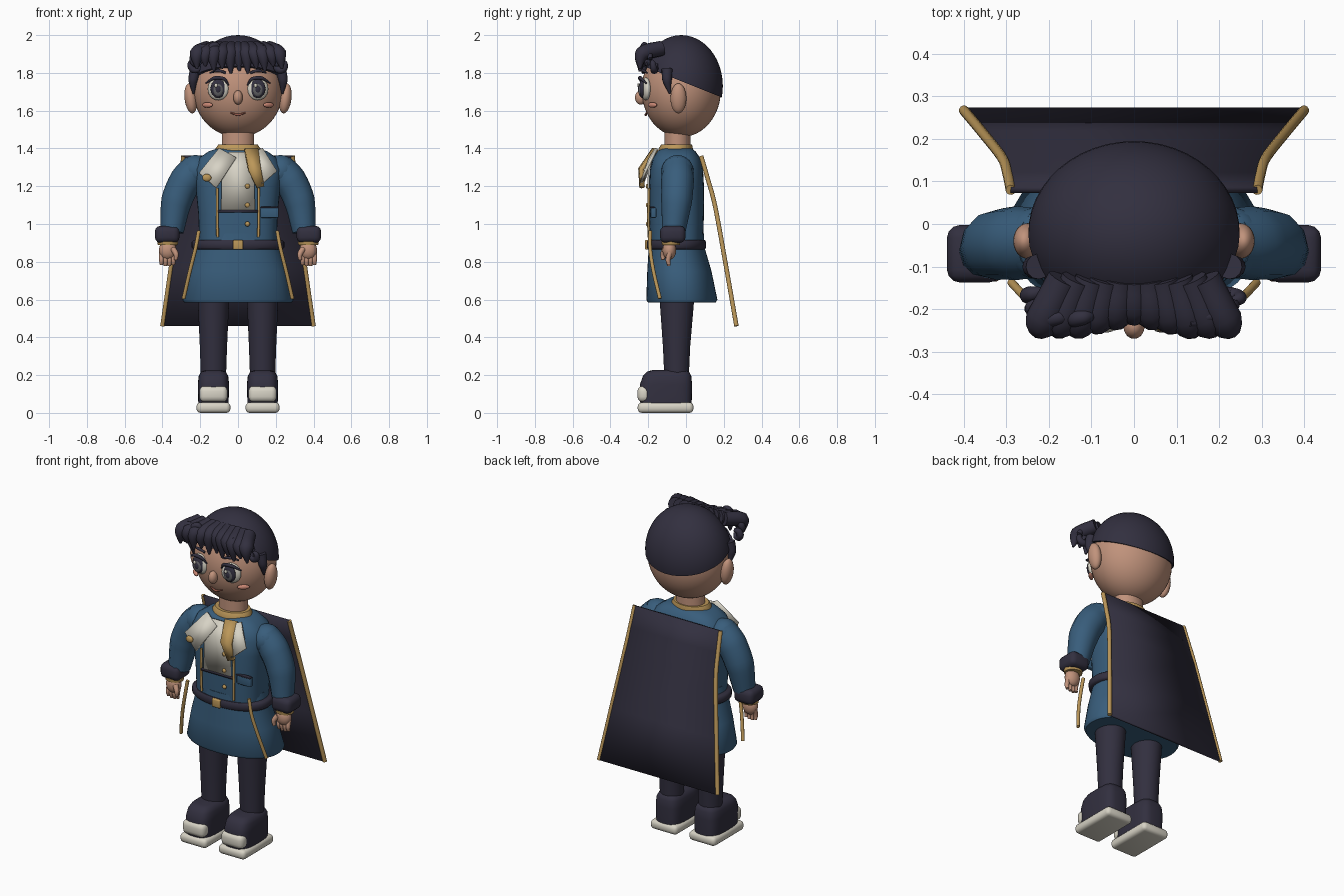
import bpy, bmesh, math, random
from mathutils import Vector, Matrix, Euler

random.seed(4)
cube = bpy.data.objects.get("Cube")
if cube:
    bpy.data.objects.remove(cube)


def colour(name, r, g, b):
    m = bpy.data.materials.new(name)
    m.use_nodes = True
    m.diffuse_color = (r, g, b, 1)
    bsdf = next(n for n in m.node_tree.nodes if n.type == 'BSDF_PRINCIPLED')
    bsdf.inputs["Base Color"].default_value = (r, g, b, 1)
    bsdf.inputs["Roughness"].default_value = 0.8
    return m


SKIN = colour("skin", .53, .29, .2)
BLUE = colour("coat blue", .04, .11, .2)
DARK = colour("dark navy", .032, .029, .05)
GOLD = colour("gold", .5, .31, .1)
WHITE = colour("off white", .68, .65, .56)
GREY = colour("iris grey", .12, .12, .13)
BLUSH = colour("blush", .6, .25, .18)
LIP = colour("lip", .3, .1, .07)


def add(name, bm, mat, angle=40):
    """Turn a bmesh into a smooth shaded object with sharp edges kept."""
    bmesh.ops.recalc_face_normals(bm, faces=bm.faces[:])
    me = bpy.data.meshes.new(name)
    bm.to_mesh(me)
    bm.free()
    me.materials.append(mat)
    me.shade_smooth()
    me.set_sharp_from_angle(angle=math.radians(angle))
    ob = bpy.data.objects.new(name, me)
    bpy.context.collection.objects.link(ob)
    return ob


def ball(name, loc, size, mat, rot=(0, 0, 0), segs=32, cut=None):
    bm = bmesh.new()
    bmesh.ops.create_uvsphere(bm, u_segments=segs, v_segments=segs // 2, radius=1)
    mx = Matrix.Translation(loc) @ Euler(rot).to_matrix().to_4x4() @ Matrix.Diagonal((*size, 1))
    bmesh.ops.transform(bm, matrix=mx, verts=bm.verts)
    if cut:
        geom = bm.verts[:] + bm.edges[:] + bm.faces[:]
        bmesh.ops.bisect_plane(bm, geom=geom, plane_co=cut[0], plane_no=cut[1], clear_inner=True)
        bmesh.ops.holes_fill(bm, edges=[e for e in bm.edges if e.is_boundary])
    return add(name, bm, mat)


def box(name, loc, size, mat, bevel=.01):
    bm = bmesh.new()
    bmesh.ops.create_cube(bm, size=1)
    bmesh.ops.transform(bm, matrix=Matrix.Translation(loc) @ Matrix.Diagonal((*size, 1)), verts=bm.verts)
    bmesh.ops.bevel(bm, geom=bm.edges[:], offset=bevel, segments=3, profile=.5, affect='EDGES')
    return add(name, bm, mat, 50)


def loft(name, rings, mat, n=2, segs=40):
    """Stack of superellipse rings given as (z, x, y, half width, half depth)."""
    bm = bmesh.new()
    rows = []
    for z, x, y, rx, ry in rings:
        row = []
        for i in range(segs):
            c, s = math.cos(math.tau * i / segs), math.sin(math.tau * i / segs)
            px = math.copysign(abs(c) ** (2 / n), c)
            py = math.copysign(abs(s) ** (2 / n), s)
            row.append(bm.verts.new((x + rx * px, y + ry * py, z)))
        rows.append(row)
    for a, b in zip(rows, rows[1:]):
        for i in range(segs):
            j = (i + 1) % segs
            bm.faces.new((a[i], a[j], b[j], b[i]))
    bm.faces.new(rows[0])
    bm.faces.new(rows[-1])
    return add(name, bm, mat, 50)


def tube(name, pts, radii, mat, steps=6):
    """Tapered tube on a smooth path through the points."""
    cu = bpy.data.curves.new(name, 'CURVE')
    cu.dimensions, cu.bevel_depth, cu.bevel_resolution, cu.use_fill_caps = '3D', 1, 4, True
    p = [Vector(q) for q in pts]
    p = [2 * p[0] - p[1]] + p + [2 * p[-1] - p[-2]]
    path = []
    for i in range(len(pts) - 1):
        a, b, c, d = p[i:i + 4]
        for k in range(steps + (i == len(pts) - 2)):
            t = k / steps
            v = b + .5 * t * (c - a + t * (2 * a - 5 * b + 4 * c - d + t * (3 * (b - c) + d - a)))
            path.append((v, radii[i] * (1 - t) + radii[i + 1] * t))
    sp = cu.splines.new('POLY')
    sp.points.add(len(path) - 1)
    for point, (v, r) in zip(sp.points, path):
        point.co, point.radius = (*v, 1), r
    cu.materials.append(mat)
    ob = bpy.data.objects.new(name, cu)
    bpy.context.collection.objects.link(ob)
    return ob


def strip(name, rows, mat, thick=.01):
    """Cloth panel from pairs of left and right points."""
    bm = bmesh.new()
    vs = [[bm.verts.new(q) for q in row] for row in rows]
    for a, b in zip(vs, vs[1:]):
        bm.faces.new((a[0], a[1], b[1], b[0]))
    ob = add(name, bm, mat)
    mod = ob.modifiers.new("thickness", 'SOLIDIFY')
    mod.thickness, mod.offset = thick, 0
    return ob


# Head, neck and hair cap
ball("head", (0, -.025, 1.71), (.237, .21, .25), SKIN, segs=48)
loft("neck", [(1.36, 0, -.045, .085, .07), (1.5, 0, -.045, .085, .07)], SKIN)
ball("hair_cap", (0, -.025, 1.73), (.25, .22, .27), DARK, segs=48, cut=((0, .19, 1.67), (0, .4, 1)))

# Fringe locks and curls
for i in range(11):
    x = (i - 5) * .041
    y = -.2 - .03 * min(1, abs(x) / .12)
    tip = 1.79 + .02 * (i % 2) + .03 * abs(x) / .2
    tube("fringe_lock", [(x * .8, -.13, 1.93), (x * 1.05, y, 1.9), (x * 1.1 + .008, y - .015, tip)],
         [.04, .042, .006], DARK)
for s in (-1, 1):
    for x, y, z in ((.215, -.19, 1.87), (.18, -.215, 1.91), (.225, -.16, 1.84), (.12, -.215, 1.92)):
        a = random.uniform(0, 3)
        loop = [(s * x + .024 * math.cos(a + k), y - .004 * k, z + .026 * math.sin(a + k)) for k in range(6)]
        tube("curl", loop, [.012, .018, .02, .018, .015, .006], DARK)
    tube("sideburn", [(s * .225, -.1, 1.82), (s * .238, -.1, 1.76), (s * .235, -.085, 1.69)],
         [.03, .025, .005], DARK)

# Face
for s in (-1, 1):
    x = s * .105
    ball("ear", (s * .25, -.04, 1.665), (.033, .042, .08), SKIN, (0, s * .12, 0))
    ball("eye_white", (x, -.213, 1.715), (.057, .025, .06), WHITE, (0, 0, s * .25))
    ball("eye_rim", (x, -.232, 1.717), (.04, .016, .05), DARK)
    ball("iris", (x, -.241, 1.71), (.027, .011, .035), GREY)
    ball("pupil", (x, -.247, 1.713), (.015, .008, .02), DARK)
    ball("eye_glint", (x - .012, -.252, 1.734), (.009, .006, .011), WHITE)
    tube("lashes", [(x - s * .055, -.228, 1.735), (x - s * .03, -.243, 1.768),
                    (x + s * .02, -.24, 1.772), (x + s * .066, -.21, 1.745)], [.004, .009, .01, .004], DARK)
    tube("eyebrow", [(x - s * .04, -.228, 1.8), (x, -.228, 1.812), (x + s * .045, -.205, 1.8)],
         [.006, .009, .004], DARK)
    ball("cheek", (s * .162, -.178, 1.63), (.035, .012, .014), BLUSH, (0, 0, s * .7))
ball("nose", (0, -.24, 1.67), (.025, .03, .038), SKIN)
tube("mouth", [(-.04, -.209, 1.59), (0, -.213, 1.578), (.04, -.209, 1.59)], [.003, .007, .003], LIP)

# Coat
loft("coat_body", [(.9, 0, -.05, .205, .14), (1.05, 0, -.05, .21, .145), (1.2, 0, -.05, .225, .145),
                   (1.29, 0, -.05, .235, .14), (1.35, 0, -.05, .205, .125), (1.385, 0, -.05, .155, .1),
                   (1.4, 0, -.05, .11, .08)], BLUE, 2.8)
loft("coat_skirt", [(.585, 0, -.022, .285, .18), (.6, 0, -.022, .295, .188), (.75, 0, -.035, .26, .17),
                    (.88, 0, -.05, .22, .147), (.95, 0, -.05, .208, .145)], BLUE, 2.2)
loft("belt", [(.866, 0, -.05, .235, .15), (.875, 0, -.05, .245, .157), (.905, 0, -.05, .245, .157),
              (.915, 0, -.05, .235, .15)], DARK, 2.2)
box("belt_buckle", (0, -.208, .89), (.055, .02, .05), GOLD, .006)
loft("collar", [(1.375, 0, -.055, .12, .09), (1.395, 0, -.055, .122, .092), (1.42, 0, -.05, .105, .082)], GOLD)
strip("shirt_front", [((-.05, -.172, 1.38), (.05, -.172, 1.38)), ((-.085, -.197, 1.29), (.085, -.197, 1.29)),
                      ((-.09, -.2, 1.075), (.09, -.2, 1.075))], WHITE)
strip("right_lapel", [((-.1, -.155, 1.4), (-.01, -.19, 1.35)), ((-.205, -.215, 1.27), (-.115, -.24, 1.19))],
      WHITE, .014)
strip("left_lapel", [((.06, -.185, 1.37), (.13, -.155, 1.4)), ((.125, -.24, 1.21), (.205, -.215, 1.28))],
      WHITE, .014)
strip("neck_scarf", [((.035, -.17, 1.395), (.105, -.155, 1.395)), ((.055, -.242, 1.29), (.12, -.235, 1.29)),
                     ((.1, -.235, 1.19), (.138, -.23, 1.2))], GOLD, .024)
ball("brooch", (-.165, -.232, 1.245), (.024, .012, .02), GOLD)
for z in (1.2, 1.1, 1.0):
    ball("button", (.05, -.203, z), (.013, .01, .013), GOLD, segs=16)
box("chest_pocket", (.167, -.172, 1.06), (.095, .03, .055), BLUE, .006)
box("pocket_edge", (.167, -.178, 1.088), (.095, .026, .008), DARK, .003)
strip("vest_hem", [((-.11, -.2, 1.075), (.11, -.2, 1.075)), ((-.11, -.2, 1.06), (.11, -.2, 1.06))], DARK, .008)

# Cape
cape = [(.29, .08, 1.36), (.297, .115, 1.24), (.31, .155, 1.09), (.355, .213, .77), (.4, .267, .46)]
strip("cape", [((-x, y, z), (x, y, z)) for x, y, z in cape], DARK, .014)

for s in (-1, 1):
    # Gold edging
    tube("cape_trim", [(s * x, y, z) for x, y, z in cape], [.012] * 5, GOLD)
    tube("front_trim", [(s * .11, -.196, 1.19), (s * .11, -.199, 1.05), (s * .108, -.197, .93)], [.007] * 3, GOLD)
    tube("skirt_trim", [(s * .207, -.19, .965), (s * .225, -.19, .87), (s * .255, -.172, .75),
                        (s * .288, -.138, .605)], [.01] * 4, GOLD)
    # Arm and cuff
    ball("shoulder", (s * .225, -.045, 1.28), (.085, .085, .085), BLUE)
    tube("sleeve", [(s * .215, -.045, 1.3), (s * .275, -.045, 1.23), (s * .325, -.05, 1.12), (s * .35, -.065, .96)],
         [.08, .087, .082, .062], BLUE)
    box("cuff", (s * .375, -.07, .945), (.13, .135, .09), DARK, .03)
    loft("cuff_trim", [(.888, s * .372, -.08, .052, .047), (.908, s * .372, -.08, .056, .05)], GOLD)
    # Hand
    ball("palm", (s * .372, -.088, .862), (.046, .036, .052), SKIN)
    for k in range(4):
        x = .342 + .021 * k
        low = .775 + .006 * abs(k - 1.5)
        tube("finger", [(s * x, -.085, .85), (s * x, -.095, .81), (s * x, -.09, low)], [.014, .013, .009], SKIN)
    tube("thumb", [(s * .345, -.11, .87), (s * .328, -.122, .84), (s * .33, -.122, .81)], [.016, .014, .009], SKIN)
    # Leg and shoe
    loft("leg", [(.15, s * .13, -.05, .065, .063), (.35, s * .13, -.05, .072, .072),
                 (.62, s * .13, -.048, .084, .093)], DARK)
    loft("shoe", [(.045, s * .13, -.106, .08, .136), (.15, s * .13, -.106, .083, .138),
                  (.195, s * .13, -.1, .078, .128), (.218, s * .13, -.095, .066, .112),
                  (.226, s * .13, -.09, .045, .09)], DARK, 3.6)
    box("shoe_toe", (s * .13, -.222, .1), (.15, .07, .085), WHITE, .028)
    box("shoe_sole", (s * .13, -.108, .028), (.18, .295, .056), WHITE, .022)
